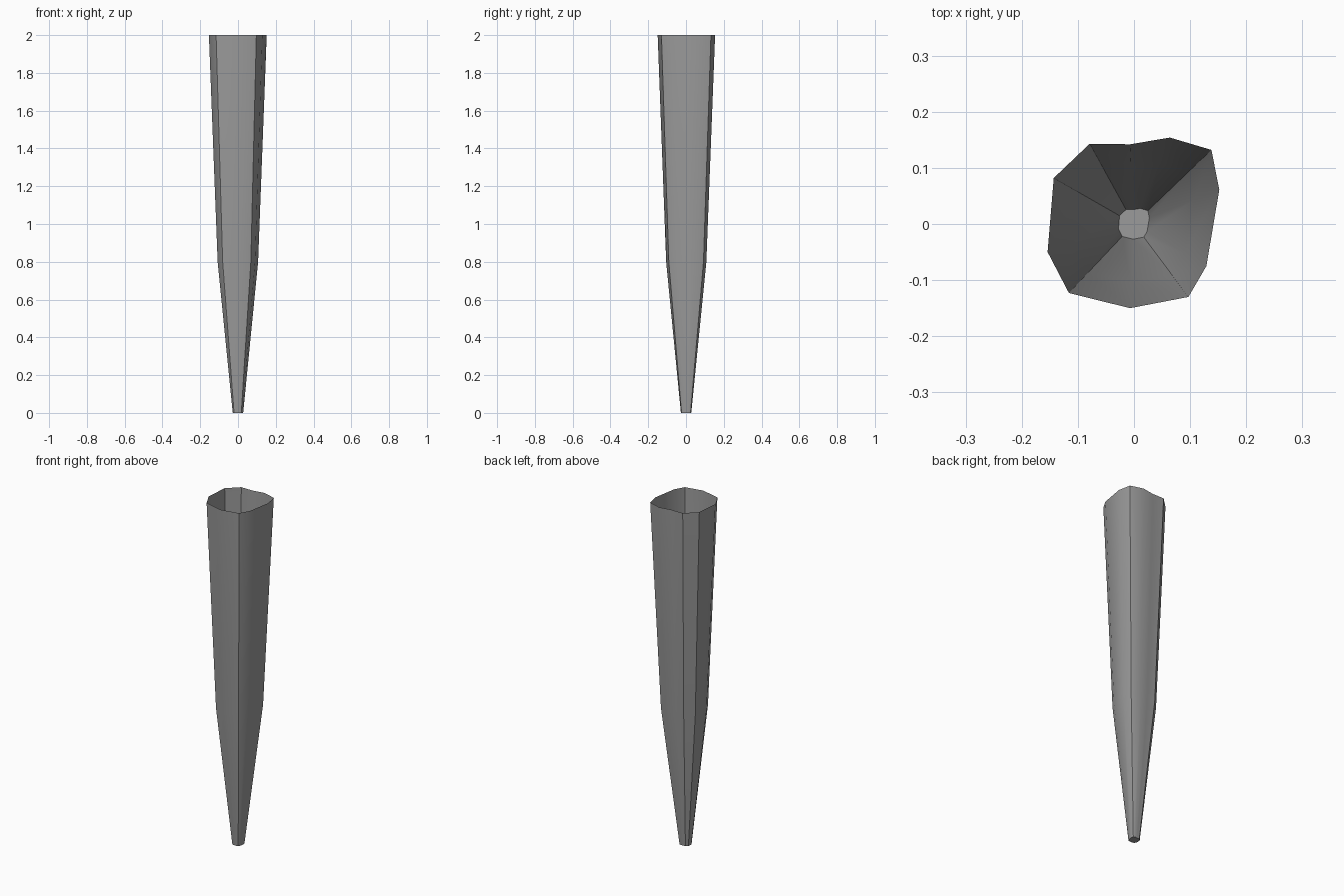
import bpy, bmesh, math

cube = bpy.data.objects.get("Cube")
if cube:
    bpy.data.objects.remove(cube, do_unlink=True)

# Single grey material
grey = bpy.data.materials.new("stone grey")
grey.use_nodes = True
colour = (0.33, 0.33, 0.33, 1)
grey.diffuse_color = colour
grey.node_tree.nodes["Principled BSDF"].inputs["Base Color"].default_value = colour

# Irregular rim outline, clockwise seen from above
outline = [(0.064, 0.154), (0.138, 0.132), (0.152, 0.061), (0.129, -0.075),
           (0.097, -0.13), (-0.007, -0.15), (-0.116, -0.123), (-0.154, -0.05),
           (-0.143, 0.082), (-0.079, 0.143), (-0.007, 0.142)]
# Height and outline scale of each ring: tip, knee, open rim
levels = [(0, 0.18), (0.8, 0.7), (2, 1)]

bm = bmesh.new()
rings = [[bm.verts.new((x * s, y * s, z)) for x, y in outline] for z, s in levels]

# Tapered wall
for low, high in zip(rings, rings[1:]):
    for i in range(len(outline)):
        j = (i + 1) % len(outline)
        bm.faces.new((low[j], low[i], high[i], high[j]))

# Closed tip; the rim stays open
bm.faces.new(rings[0])

mesh = bpy.data.meshes.new("tapered_shell")
bm.to_mesh(mesh)
bm.free()
mesh.materials.append(grey)
shell = bpy.data.objects.new("tapered_shell", mesh)
bpy.context.collection.objects.link(shell)

# Smooth the gentle bends, keep the corners sharp
bpy.ops.object.select_all(action='DESELECT')
shell.select_set(True)
bpy.context.view_layer.objects.active = shell
bpy.ops.object.shade_smooth_by_angle(angle=math.radians(36))
